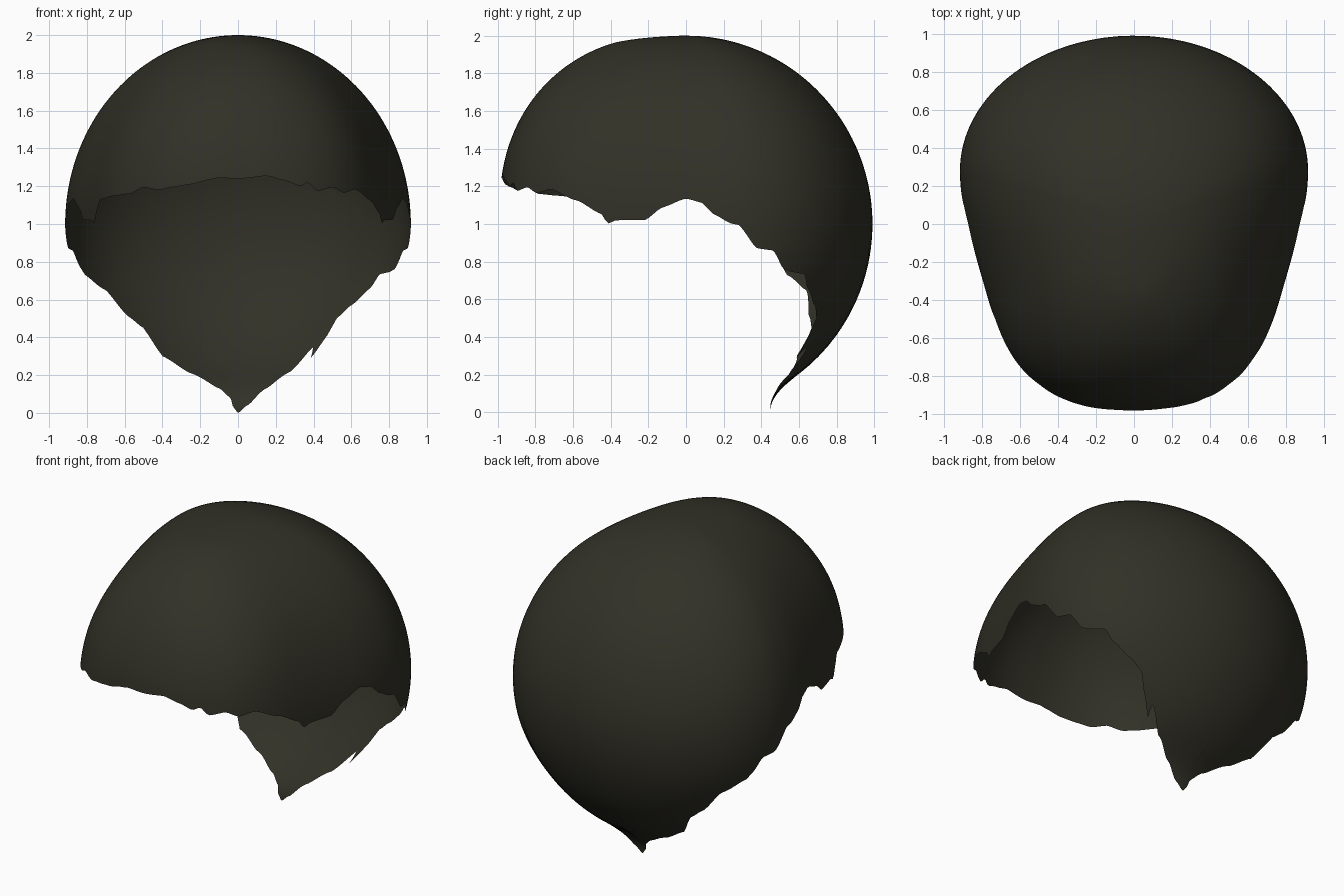
import bpy, bmesh, math

if "Cube" in bpy.data.objects:
    bpy.data.objects.remove(bpy.data.objects["Cube"])

COLS, ROWS = 360, 44


def smooth(t):
    t = max(0.0, min(1.0, t))
    return t * t * (3 - 2 * t)


def spread(phi):
    """Relative size of the level section, flaring into the nape tip at the bottom."""
    z = 1 + math.cos(phi)
    return math.sin(phi) if z > 0.2 else (0.445 + 3.7 * z * z) / 0.99


def shell_point(a, phi):
    """Point on the shell: a = 0 front, 90 degrees side, 180 degrees back."""
    z = 1 + math.cos(phi)
    s = spread(phi)
    width = 0.915 * s * (1 - 0.05 * smooth((0.8 - z) / 0.5))
    mid = 0.28 * s
    c, sn = math.cos(a), abs(math.sin(a))
    if c > 0:      # tapered, squarer front half
        k = smooth(phi / 1.2)
        e = 1 - 0.167 * k
        t = c ** e
        x = width * sn ** e * (1 - 0.07 * k * math.sin(math.pi * t) ** 2)
        front = 0.98 * s + 0.12 * max(0, math.cos(phi)) * smooth(phi / 0.3)
        y = mid - (mid + front) * t
    else:          # round back half
        x = width * sn
        y = mid - (0.99 * s - mid) * c
    return (math.copysign(x, math.sin(a)), y, z)


def solve(axis, value, z, lo, hi):
    """Angle in [lo, hi] where the shell at height z reaches the coordinate."""
    phi = math.acos(max(-1, min(1, z - 1)))
    rising = shell_point(hi, phi)[axis] > shell_point(lo, phi)[axis]
    for _ in range(40):
        m = (lo + hi) / 2
        if (shell_point(m, phi)[axis] < value) == rising:
            lo = m
        else:
            hi = m
    return (lo + hi) / 2


# ragged rim: brow (x, z), temple and ear (y, z), nape (x, z)
brow_right = [(.15, 1.255), (.25, 1.23), (.33, 1.2), (.37, 1.22), (.42, 1.175),
              (.5, 1.195), (.56, 1.165), (.62, 1.185), (.7, 1.125)]
brow_left = [(.1, 1.245), (.15, 1.235), (.25, 1.21), (.35, 1.195), (.42, 1.18),
             (.5, 1.195), (.57, 1.16), (.65, 1.15), (.73, 1.13)]
temple = [(-.44, 1.05), (-.42, 1.0), (-.37, 1.02), (-.22, 1.02), (-.12, 1.09), (0, 1.135),
          (.08, 1.115), (.15, 1.05), (.25, 1.0), (.38, .87), (.46, .86), (.52, .76)]
nape_right = [(.8, .745), (.75, .735), (.7, .66), (.6, .57), (.52, .5), (.48, .42),
              (.4, .35), (.385, .29), (.28, .22), (.15, .13), (.05, .04)]
nape_left = [(.81, .73), (.7, .65), (.58, .51), (.5, .45), (.4, .3),
             (.25, .21), (.1, .13), (.04, .08), (.025, .03)]


def rim(brow, nape):
    half = math.pi / 2
    pts = [(0, 1.24), (math.pi, 0.0)]
    pts += [(solve(0, x, z, 0, half), z) for x, z in brow]
    pts += [(solve(1, y, z, 0, math.pi), z) for y, z in temple]
    pts += [(solve(0, x, z, half, math.pi), z) for x, z in nape]
    return sorted(pts)


def rim_height(pts, a):
    for (a0, z0), (a1, z1) in zip(pts, pts[1:]):
        if a <= a1:
            t = (a - a0) / max(a1 - a0, 1e-6)
            return z0 + (z1 - z0) * (0.5 * t + 0.5 * smooth(t))
    return pts[-1][1]


right_rim, left_rim = rim(brow_right, nape_right), rim(brow_left, nape_left)

# cap shell: rings from the crown down to the rim
bm = bmesh.new()
crown = bm.verts.new((0, 0, 2))
columns = []
for i in range(COLS):
    a = 2 * math.pi * i / COLS
    z = rim_height(right_rim, a) if a <= math.pi else rim_height(left_rim, 2 * math.pi - a)
    end = math.acos(max(-1, min(1, z - 1)))
    columns.append([bm.verts.new(shell_point(a, end * j / ROWS)) for j in range(1, ROWS + 1)])
for i in range(COLS):
    p, q = columns[i], columns[(i + 1) % COLS]
    bm.faces.new((crown, p[0], q[0]))
    for j in range(ROWS - 1):
        bm.faces.new((p[j], p[j + 1], q[j + 1], q[j]))
bm.normal_update()
for f in bm.faces:
    f.smooth = True

mesh = bpy.data.meshes.new("hair_cap")
bm.to_mesh(mesh)
bm.free()
mat = bpy.data.materials.new("dark olive brown")
mat.diffuse_color = (0.031, 0.030, 0.020, 1)
mat.use_nodes = True
mat.node_tree.nodes["Principled BSDF"].inputs["Base Color"].default_value = mat.diffuse_color
mesh.materials.append(mat)
cap = bpy.data.objects.new("hair_cap", mesh)
bpy.context.collection.objects.link(cap)
